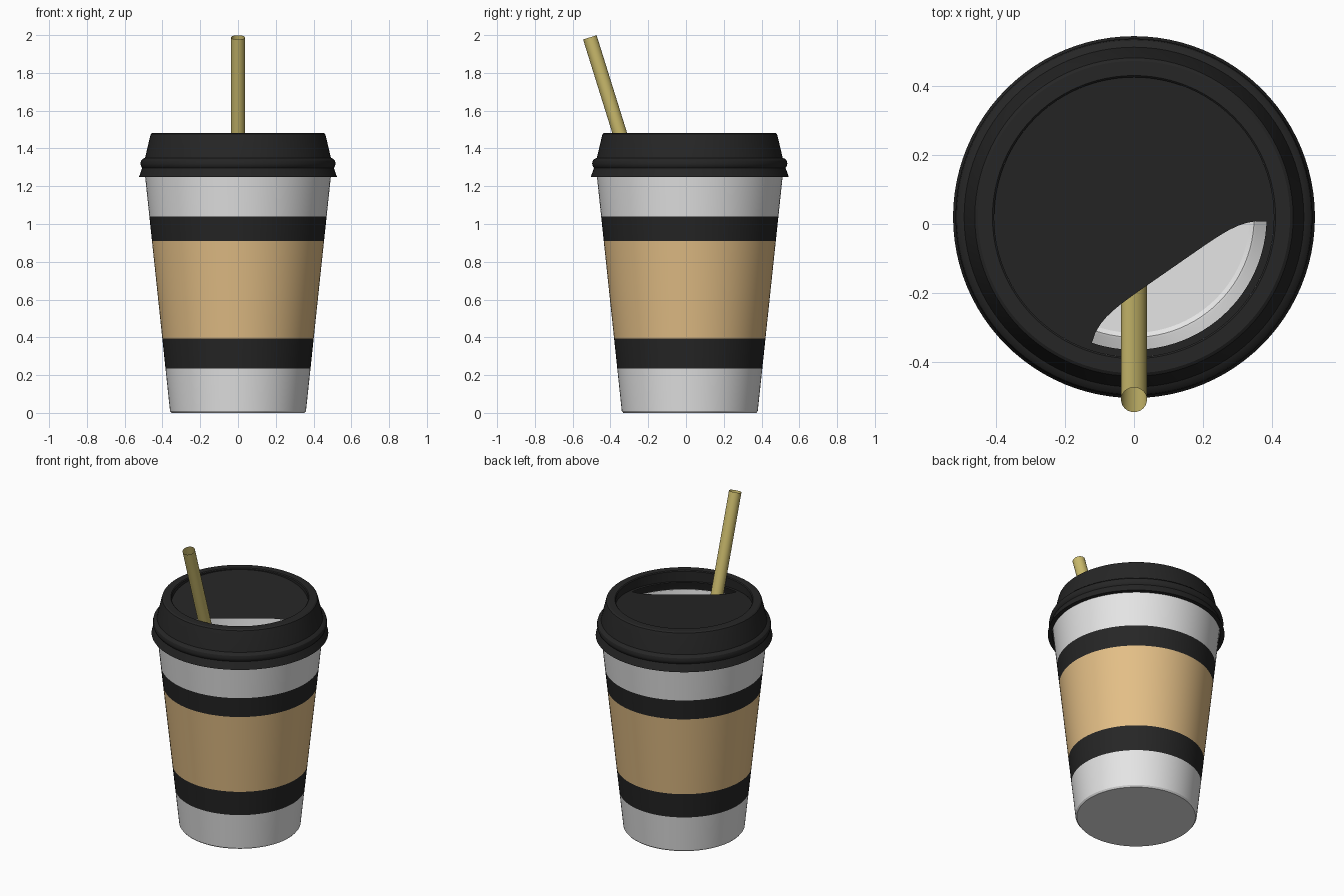
import bpy, bmesh, math

if "Cube" in bpy.data.objects:
    bpy.data.objects.remove(bpy.data.objects["Cube"])

CY = 0.02      # cup axis sits slightly behind the origin
SEG = 96


def material(name, rgb):
    m = bpy.data.materials.new(name)
    m.diffuse_color = (*rgb, 1)
    m.use_nodes = True
    m.node_tree.nodes["Principled BSDF"].inputs["Base Color"].default_value = m.diffuse_color
    return m


WHITE = material("white_paper", (0.78, 0.78, 0.78))
KRAFT = material("kraft_card", (0.77, 0.52, 0.24))
BLACK = material("black_plastic", (0.019, 0.019, 0.019))
STRAW = material("straw_yellow", (0.59, 0.49, 0.15))


def finish(bm, name, mats, angle=30, fix_normals=True):
    if fix_normals:
        bmesh.ops.recalc_face_normals(bm, faces=bm.faces[:])
    mesh = bpy.data.meshes.new(name)
    bm.to_mesh(mesh)
    bm.free()
    for m in mats:
        mesh.materials.append(m)
    ob = bpy.data.objects.new(name, mesh)
    bpy.context.collection.objects.link(ob)
    bpy.ops.object.select_all(action='DESELECT')
    ob.select_set(True)
    bpy.context.view_layer.objects.active = ob
    bpy.ops.object.shade_smooth_by_angle(angle=math.radians(angle))
    return ob


def circle(bm, r, zfun):
    ring = []
    for i in range(SEG):
        a = 2 * math.pi * i / SEG
        x, y = r * math.cos(a), r * math.sin(a)
        ring.append(bm.verts.new((x, y + CY, zfun(x, y))))
    return ring


def bridge(bm, a, b, mat=0):
    for i in range(len(a)):
        j = (i + 1) % len(a)
        bm.faces.new((a[i], a[j], b[j], b[i])).material_index = mat


def lathe(bm, profile, closed=False, mat_rule=lambda i: 0):
    rings = [circle(bm, r, lambda x, y, z=z: z) for r, z in profile]
    for i in range(len(rings) - 1):
        bridge(bm, rings[i], rings[i + 1], mat_rule(i))
    if closed:
        bridge(bm, rings[-1], rings[0])
    return rings


# Cup: tapered wall with stripes, hollow inside
def wall(z):
    return 0.359 + 0.106 * z


outer = [(0.352, 0.0), (wall(0.01), 0.01)]
outer += [(wall(z), z) for z in (0.235, 0.395, 0.91, 1.04, 1.32)]
inner = [(wall(1.32) - 0.01, 1.32), (wall(0.04) - 0.008, 0.04),
         (0.348, 0.02), (0.335, 0.012)]
stripe = {2: 1, 3: 2, 4: 1}
bm = bmesh.new()
rings = lathe(bm, outer + inner, mat_rule=lambda i: stripe.get(i, 0))
bm.faces.new(rings[0])
bm.faces.new(rings[-1])
finish(bm, "cup", [WHITE, BLACK, KRAFT])

# Lid: flared skirt, bead, tapered collar and top rim
bm = bmesh.new()
lathe(bm, [(0.498, 1.25), (0.524, 1.25), (0.507, 1.297), (0.513, 1.305),
           (0.517, 1.32), (0.513, 1.336), (0.504, 1.345), (0.492, 1.35),
           (0.465, 1.465), (0.461, 1.477), (0.452, 1.483), (0.41, 1.483),
           (0.405, 1.478), (0.405, 1.465), (0.45, 1.46), (0.482, 1.35),
           (0.498, 1.30)], closed=True)
finish(bm, "lid", [BLACK])

# Sip panel: sloped disc with a half-moon opening at the front right
AZ = math.radians(-55.2)
HALF = math.radians(55)
R_HOLE = 0.384
nx, ny = math.cos(AZ), math.sin(AZ)


def slope(x, y):
    return 1.474 - 0.045 * (x * nx + y * ny + 0.405) / 0.589


bm = bmesh.new()
rim = circle(bm, 0.405, lambda x, y: 1.478)
edge = circle(bm, 0.405, slope)
bridge(bm, rim, edge)


def panel_vert(x, y):
    return bm.verts.new((x, y + CY, slope(x, y)))


# ledge ring, with its start rotated to the middle of the opening
N = 108
ledge_in, ledge_out = [], []
for i in range(N):
    a = AZ + 2 * math.pi * i / N
    ledge_in.append(panel_vert(R_HOLE * math.cos(a), R_HOLE * math.sin(a)))
    ledge_out.append(panel_vert(0.405 * math.cos(a), 0.405 * math.sin(a)))
bridge(bm, ledge_in, ledge_out)
k = round(HALF / (2 * math.pi) * N)
HALF = 2 * math.pi * k / N
t_end, u_end = R_HOLE * math.sin(HALF), R_HOLE * math.cos(HALF)
chord = []
for i in range(1, 24):
    s = -1 + 2 * i / 24
    u, t = 0.184 + (u_end - 0.184) * s ** 6, s * t_end
    chord.append(panel_vert(u * nx - t * ny, u * ny + t * nx))
bm.faces.new(ledge_in[k:N - k + 1] + chord)
bmesh.ops.remove_doubles(bm, verts=bm.verts[:], dist=0.0001)
panel = finish(bm, "sip_panel", [BLACK])

# Straw: open tilted tube running down through the opening
bm = bmesh.new()
bmesh.ops.create_cone(bm, cap_ends=False, segments=32, radius1=0.0375,
                      radius2=0.0375, depth=1)
bm.normal_update()
TOP, LEAN = (0, -0.509, 1.988), 0.312
LENGTH = 2.0
ang = math.atan(LEAN)
for v in bm.verts:
    d = (v.co.z - 0.5) * LENGTH
    x, y = v.co.x, v.co.y
    v.co = (x, TOP[1] + y * math.cos(ang) - d * math.sin(ang),
            TOP[2] + y * math.sin(ang) + d * math.cos(ang))
finish(bm, "straw", [STRAW], fix_normals=False)
